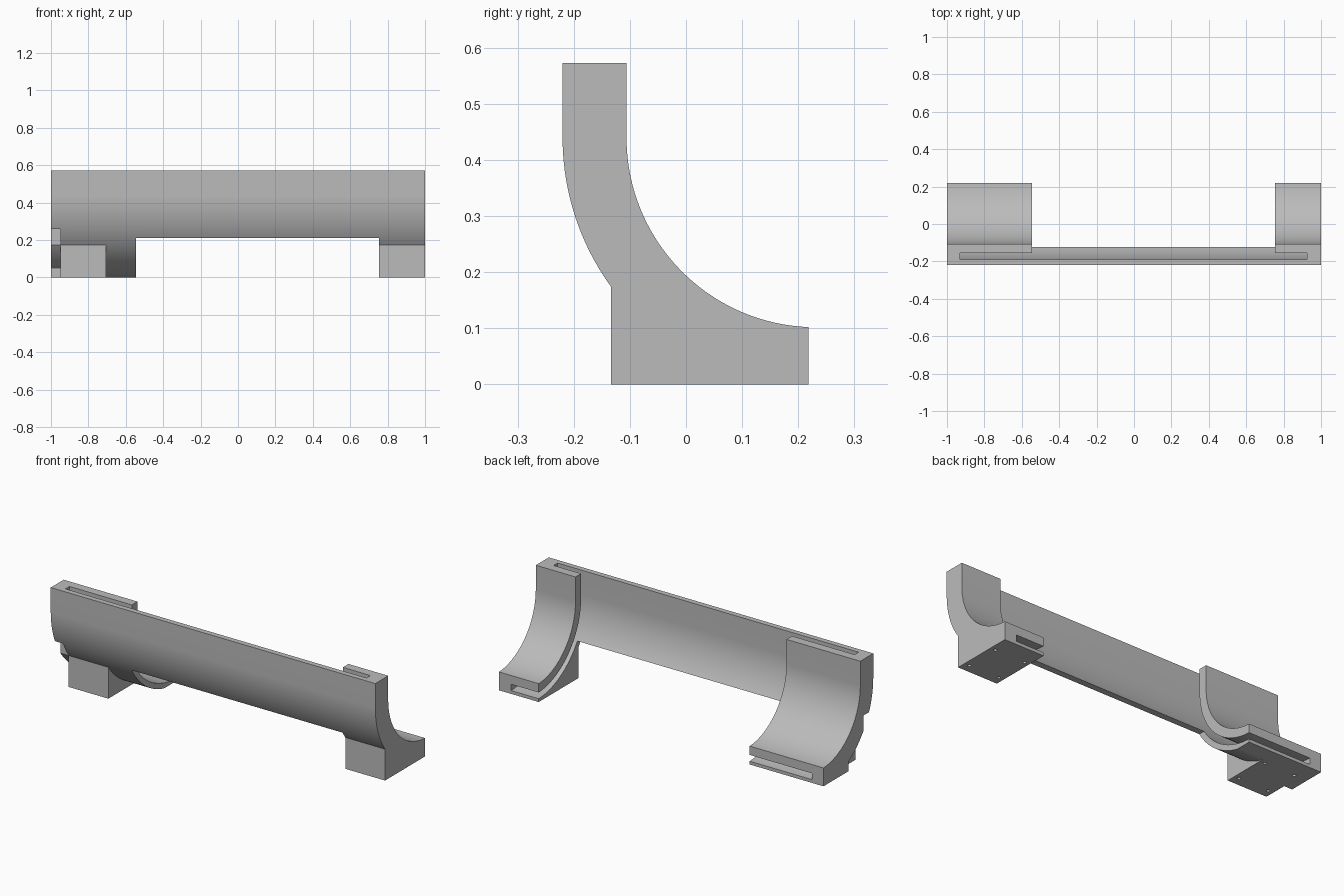
import bpy, bmesh, math

if "Cube" in bpy.data.objects:
    bpy.data.objects.remove(bpy.data.objects["Cube"])

grey = bpy.data.materials.new("light grey")
grey.use_nodes = True
GREY = (0.5, 0.5, 0.5, 1)
grey.diffuse_color = GREY
grey.node_tree.nodes["Principled BSDF"].inputs["Base Color"].default_value = GREY

# Shared curve: all walls follow arcs around one centre line
CY, CZ, TOP, BACK, FRONT = 0.232, 0.44, 0.573, 0.218, -0.134
R_IN, R_SLOT, R_WALL, R_OUT = 0.338, 0.387, 0.422, 0.452
SEGMENTS = 48


def arc(r, y0, y1):
    """Points (y, z) along the arc of radius r between two y positions."""
    a0, a1 = (math.acos(max(-1, (y - CY) / r)) for y in (y0, y1))
    steps = [a0 + (a1 - a0) * i / SEGMENTS for i in range(SEGMENTS + 1)]
    return [(CY + r * math.cos(a), CZ - r * math.sin(a)) for a in steps]


def wall(r, top, back):
    """Straight upper run followed by the arc down to the back."""
    return [(CY - r, top)] + arc(r, CY - r, back)


def extrude(name, profile, x0, x1):
    bm = bmesh.new()
    face = bm.faces.new([bm.verts.new((x0, y, z)) for y, z in profile])
    new = bmesh.ops.extrude_face_region(bm, geom=[face])["geom"]
    moved = [v for v in new if isinstance(v, bmesh.types.BMVert)]
    bmesh.ops.translate(bm, verts=moved, vec=(x1 - x0, 0, 0))
    bmesh.ops.recalc_face_normals(bm, faces=bm.faces)
    mesh = bpy.data.meshes.new(name)
    bm.to_mesh(mesh)
    bm.free()
    mesh.materials.append(grey)
    obj = bpy.data.objects.new(name, mesh)
    bpy.context.collection.objects.link(obj)
    return obj


def rect(y0, y1, z0, z1):
    return [(y0, z0), (y1, z0), (y1, z1), (y0, z1)]


def combine(target, tool, operation):
    mod = target.modifiers.new(operation, "BOOLEAN")
    mod.operation, mod.solver, mod.object = operation, "EXACT", tool
    bpy.context.view_layer.objects.active = target
    bpy.ops.object.modifier_apply(modifier=mod.name)
    bpy.data.objects.remove(tool)


# Curved body over the full length, flattened at the ground
outer = [(y, max(z, 0)) for y, z in wall(R_OUT, TOP, BACK)]
body = extrude("curved_holder", outer + wall(R_IN, TOP, BACK)[::-1], -1, 1)


# Feet that fill the space between the curved wall and the ground
def foot_profile(front):
    z_front = CZ - math.sqrt(R_OUT ** 2 - (front - CY) ** 2)
    inside = arc(0.437, front + 0.015, BACK)
    return [(BACK, 0), (front, 0), (front, z_front)] + inside


for name, front, x0, x1 in (("left_foot", FRONT, 0.755, 1),
                            ("right_foot", FRONT, -0.95, -0.705),
                            ("end_foot", 0.0, -1, -0.95)):
    combine(body, extrude(name, foot_profile(front), x0, x1), "UNION")

# Open the middle, leaving only the thin front panel
MID0, MID1 = -0.545, 0.755
middle = wall(R_WALL, 0.7, CY) + [(0.3, CZ - R_WALL), (0.3, 0.7)]
combine(body, extrude("middle_cutter", middle, MID0, MID1), "DIFFERENCE")
combine(body, extrude("underside_cutter", rect(-0.4, 0.4, -0.1, 0.21),
                      MID0, MID1), "DIFFERENCE")

# Curved slots in both end pieces, open at the top, back and inner side
slot = (wall(R_WALL, 0.7, CY) + [(0.3, CZ - R_WALL), (0.3, CZ - R_SLOT)]
        + wall(R_SLOT, 0.7, CY)[::-1])
for x0, x1 in ((-0.93, MID0 + 0.02), (MID1 - 0.02, 0.925)):
    combine(body, extrude("slot_cutter", slot, x0, x1), "DIFFERENCE")

# Notch at the front of the right end
combine(body, extrude("notch_cutter", rect(-0.4, FRONT, -0.1, 0.26),
                      -1.1, -0.95), "DIFFERENCE")

# Screw holes under the feet
for x0, x1 in ((-0.92, -0.735), (0.785, 0.97)):
    for x in (x0, x1):
        for y in (-0.085, 0.11):
            bpy.ops.mesh.primitive_cylinder_add(
                vertices=16, radius=0.009, depth=0.06, location=(x, y, 0))
            combine(body, bpy.context.object, "DIFFERENCE")

# One material throughout, smooth curves with sharp edges
body.data.materials.clear()
body.data.materials.append(grey)
for poly in body.data.polygons:
    poly.material_index = 0
bpy.ops.object.select_all(action="DESELECT")
body.select_set(True)
bpy.context.view_layer.objects.active = body
bpy.ops.object.shade_smooth_by_angle(angle=math.radians(25))
